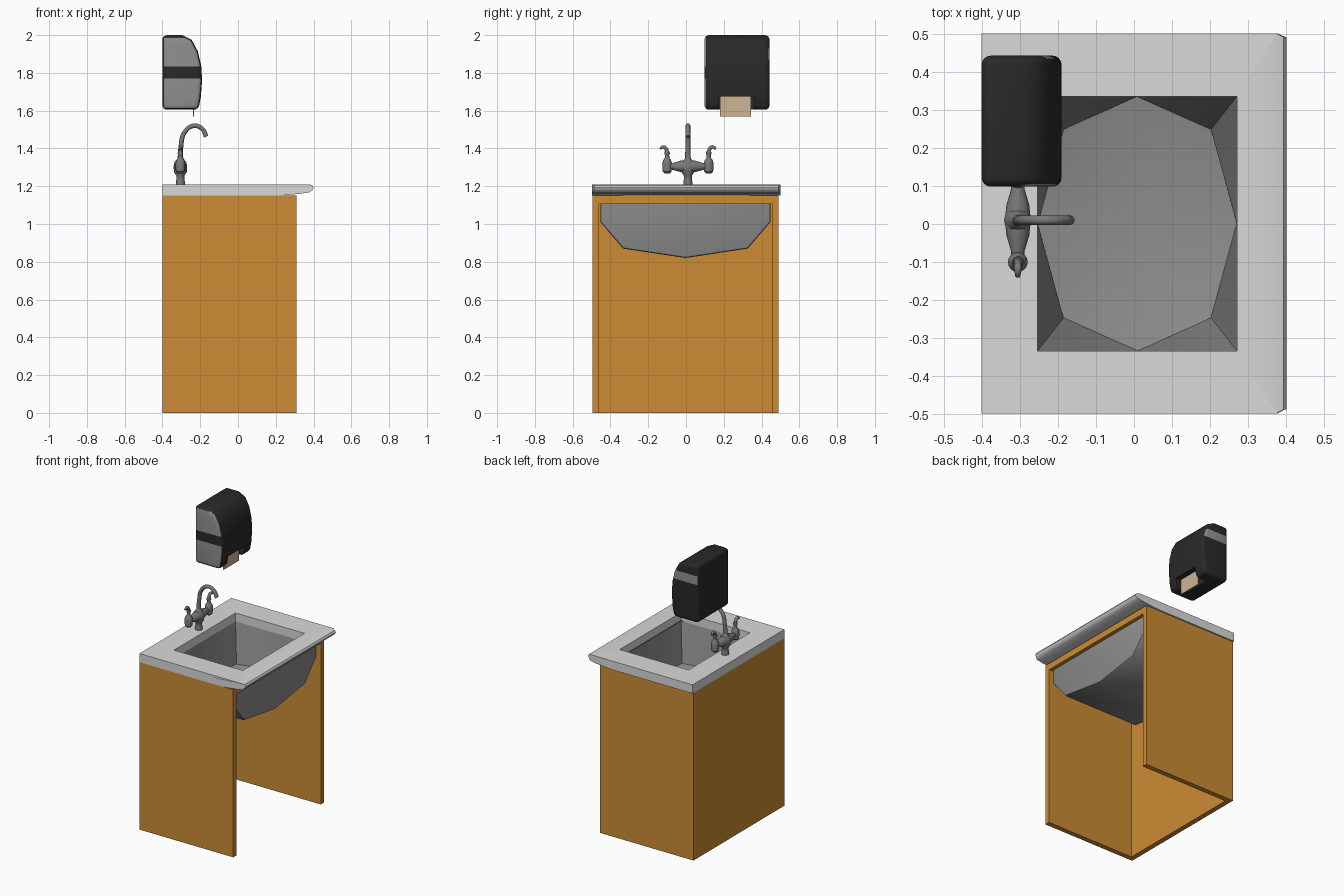
import bpy, bmesh, math
from mathutils import Vector, Matrix

if "Cube" in bpy.data.objects:
    bpy.data.objects.remove(bpy.data.objects["Cube"])


def material(name, rgb):
    m = bpy.data.materials.new(name)
    m.diffuse_color = (*rgb, 1)
    m.use_nodes = True
    m.node_tree.nodes["Principled BSDF"].inputs["Base Color"].default_value = m.diffuse_color
    return m


WOOD = material("orange wood", (0.60, 0.26, 0.035))
STONE = material("white stone", (0.70, 0.70, 0.70))
STEEL = material("basin grey", (0.27, 0.27, 0.27))
METAL = material("tap metal", (0.19, 0.19, 0.19))
BLACK = material("black plastic", (0.022, 0.022, 0.022))
GREY = material("grey plastic", (0.28, 0.28, 0.28))
PAPER = material("brown paper", (0.62, 0.46, 0.30))


def finish(bm, name, *mats):
    bmesh.ops.recalc_face_normals(bm, faces=bm.faces[:])
    me = bpy.data.meshes.new(name)
    bm.to_mesh(me)
    bm.free()
    ob = bpy.data.objects.new(name, me)
    bpy.context.collection.objects.link(ob)
    for m in mats:
        me.materials.append(m)
    return ob


def box(name, lo, hi, mat=None):
    bm = bmesh.new()
    lo, hi = Vector(lo), Vector(hi)
    bmesh.ops.create_cube(bm, size=1, matrix=Matrix.Translation((lo + hi) / 2) @ Matrix.Diagonal((*(hi - lo), 1)))
    return finish(bm, name, *([mat] if mat else []))


def prism(points, vec):
    """Closed 3D outline pushed along vec."""
    bm = bmesh.new()
    f = bm.faces.new([bm.verts.new(p) for p in points])
    r = bmesh.ops.extrude_face_region(bm, geom=[f])
    bmesh.ops.translate(bm, verts=[v for v in r["geom"] if isinstance(v, bmesh.types.BMVert)], vec=vec)
    bmesh.ops.recalc_face_normals(bm, faces=bm.faces[:])
    return bm


def cut(ob, name, lo, hi):
    c = box(name, lo, hi)
    c.hide_render = True
    c.hide_viewport = True
    m = ob.modifiers.new("cut", "BOOLEAN")
    m.operation, m.object, m.solver = "DIFFERENCE", c, "EXACT"


def lathe(name, profile, loc, mat, rot=None, n=16):
    """Profile of (radius, height) spun about z, then turned and placed."""
    bm = bmesh.new()
    rings = [[bm.verts.new((r * math.cos(2 * math.pi * i / n), r * math.sin(2 * math.pi * i / n), h))
              for i in range(n)] for r, h in profile]
    for a, b in zip(rings, rings[1:]):
        for i in range(n):
            bm.faces.new((a[i], a[(i + 1) % n], b[(i + 1) % n], b[i]))
    bm.faces.new(rings[0])
    bm.faces.new(rings[-1])
    bm.transform(Matrix.Translation(loc) @ (rot or Matrix.Identity(4)))
    return finish(bm, name, mat)


def tube(name, pts, radius, mat):
    """Smooth pipe through points (x, y, z, radius factor)."""
    cu = bpy.data.curves.new(name, "CURVE")
    cu.dimensions, cu.bevel_depth, cu.bevel_resolution = "3D", radius, 3
    cu.use_fill_caps, cu.resolution_u = True, 6
    sp = cu.splines.new("BEZIER")
    sp.bezier_points.add(len(pts) - 1)
    for b, p in zip(sp.bezier_points, pts):
        b.co, b.radius = p[:3], p[3]
        b.handle_left_type = b.handle_right_type = "AUTO"
    cu.materials.append(mat)
    ob = bpy.data.objects.new(name, cu)
    bpy.context.collection.objects.link(ob)
    bpy.ops.object.select_all(action="DESELECT")
    ob.select_set(True)
    bpy.context.view_layer.objects.active = ob
    bpy.ops.object.convert(target="MESH")


# Cabinet: back, two sides and a front rail, open below
box("cabinet_back", (-0.4, -0.46, 0), (-0.365, 0.455, 1.15), WOOD)
box("cabinet_left_side", (-0.4, -0.495, 0), (0.31, -0.46, 1.15), WOOD)
box("cabinet_right_side", (-0.4, 0.455, 0), (0.31, 0.49, 1.15), WOOD)
box("cabinet_front_rail", (0.285, -0.46, 1.105), (0.31, 0.455, 1.15), WOOD)

# Countertop with rounded front lip and basin opening
lip = [(-0.4, 1.15), (0.22, 1.15), (0.33, 1.16), (0.378, 1.168), (0.395, 1.18), (0.4, 1.193),
       (0.393, 1.205), (0.375, 1.21), (-0.4, 1.21)]
bm = prism([(x, -0.497, z) for x, z in lip], (0, 0.997, 0))
for v in bm.verts:  # clipped front corners
    if v.co.x > 0.39:
        v.co.y *= 0.98
counter = finish(bm, "countertop", STONE)
cut(counter, "opening_cutter", (-0.253, -0.333, 1.1), (0.27, 0.335, 1.3))

# Basin bowl: rectangular rim, eight-sided floor ring, low centre
bm = bmesh.new()
cx, cy = 0.0085, 0.001
dirs = [(1, 0), (1, 1), (0, 1), (-1, 1), (-1, 0), (-1, -1), (0, -1), (1, -1)]
rim = [bm.verts.new((cx + 0.2615 * a, cy + 0.334 * b, 1.152)) for a, b in dirs]
ring = []
for a, b in dirs:
    k = 0.74 if a and b else 0.998
    ring.append(bm.verts.new((cx + 0.2615 * a * k, cy + 0.334 * b * k, 0.91 if a and b else 0.89)))
mid = bm.verts.new((cx, cy, 0.835))
for i in range(8):
    j = (i + 1) % 8
    bm.faces.new((rim[i], rim[j], ring[j], ring[i]))
    bm.faces.new((ring[i], ring[j], mid))
bowl = finish(bm, "basin_bowl", STEEL)
bowl.data.flip_normals()

# Basin outer shell seen under the counter, with a softened edge
half = [(0.45, 1.149), (0.45, 1.01), (0.33, 0.87)]
outline = half + [(0, 0.82)] + [(-y, z) for y, z in reversed(half)]
bm = prism([(-0.29, y - 0.003, z) for y, z in outline], (0.575, 0, 0))
front = [e for e in bm.edges if all(v.co.x > 0.28 for v in e.verts) and min(v.co.z for v in e.verts) < 1.1]
bmesh.ops.bevel(bm, geom=front, offset=0.012, segments=2, profile=0.5, affect="EDGES")
bmesh.ops.delete(bm, geom=[f for f in bm.faces if all(v.co.z > 1.14 for v in f.verts)], context="FACES_ONLY")
finish(bm, "basin_shell", STEEL)

# Tap: stem, cross body, swan-neck spout and two lever handles
tx, ty = -0.305, 0.01
lathe("tap_stem", [(0.024, 1.208), (0.024, 1.225), (0.021, 1.235), (0.021, 1.255), (0.034, 1.275),
                   (0.036, 1.305), (0.03, 1.33), (0.016, 1.345), (0.014, 1.36)], (tx, ty, 0), METAL)
lathe("tap_cross_body", [(0.016, -0.11), (0.018, -0.08), (0.03, -0.04), (0.034, 0), (0.03, 0.04),
                         (0.018, 0.08), (0.016, 0.11)], (tx, ty, 1.305), METAL, Matrix.Rotation(math.pi / 2, 4, "X"))
tube("tap_spout", [(tx, ty, 1.33, 1.25), (-0.302, ty, 1.41, 1.05), (-0.283, ty, 1.485, 1), (-0.235, ty, 1.52, 1),
                   (-0.188, ty, 1.502, 1), (-0.168, ty, 1.462, 1.05)], 0.0125, METAL)
for side, s in (("left", -1), ("right", 1)):
    y = ty + s * 0.11
    lathe(side + "_tap_valve", [(0.014, 1.268), (0.024, 1.278), (0.026, 1.32), (0.021, 1.338), (0.012, 1.35),
                                (0.011, 1.365), (0.015, 1.372), (0.013, 1.385)], (tx, y, 0), METAL)
    tube(side + "_tap_lever", [(tx, y, 1.37, 1), (tx, y + s * 0.004, 1.395, 1.1), (tx, y + s * 0.02, 1.408, 1),
                               (tx, y + s * 0.038, 1.398, 0.7)], 0.0095, METAL)

# Towel dispenser: rounded case with grey side panels and black band
case = [(-0.4, 1.605), (-0.4, 2.0), (-0.295, 2.0), (-0.245, 1.975), (-0.213, 1.915), (-0.195, 1.84),
        (-0.19, 1.76), (-0.197, 1.67), (-0.21, 1.605)]
bm = prism([(x, 0.098, z) for x, z in case], (0, 0.344, 0))
sharp = [e for e in bm.edges if e.calc_face_angle(0) > 0.9]
bmesh.ops.bevel(bm, geom=sharp, offset=0.024, segments=4, profile=0.5, affect="EDGES", clamp_overlap=True)
for z in (1.615, 1.77, 1.835, 1.87, 1.93, 1.985):
    bmesh.ops.bisect_plane(bm, geom=bm.verts[:] + bm.edges[:] + bm.faces[:], plane_co=(0, 0, z), plane_no=(0, 0, 1))
bm.normal_update()
for f in bm.faces:
    z = f.calc_center_median().z
    near = f.normal.y < -0.6 and (1.615 < z < 1.77 or 1.835 < z < 1.985)
    far = f.normal.y > 0.6 and 1.87 < z < 1.93
    f.material_index = 1 if near or far else 0
dispenser = finish(bm, "dispenser_case", BLACK, GREY)
cut(dispenser, "slot_cutter", (-0.29, 0.175, 1.5), (-0.1, 0.36, 1.675))
box("paper_towel", (-0.239, 0.18, 1.57), (-0.234, 0.345, 1.677), PAPER)

# Smooth rounded parts while keeping hard edges
bpy.ops.object.select_all(action="DESELECT")
for ob in bpy.context.scene.objects:
    if ob.type == "MESH" and not ob.hide_render:
        ob.select_set(True)
        bpy.context.view_layer.objects.active = ob
bpy.ops.object.shade_smooth_by_angle(angle=math.radians(40))
